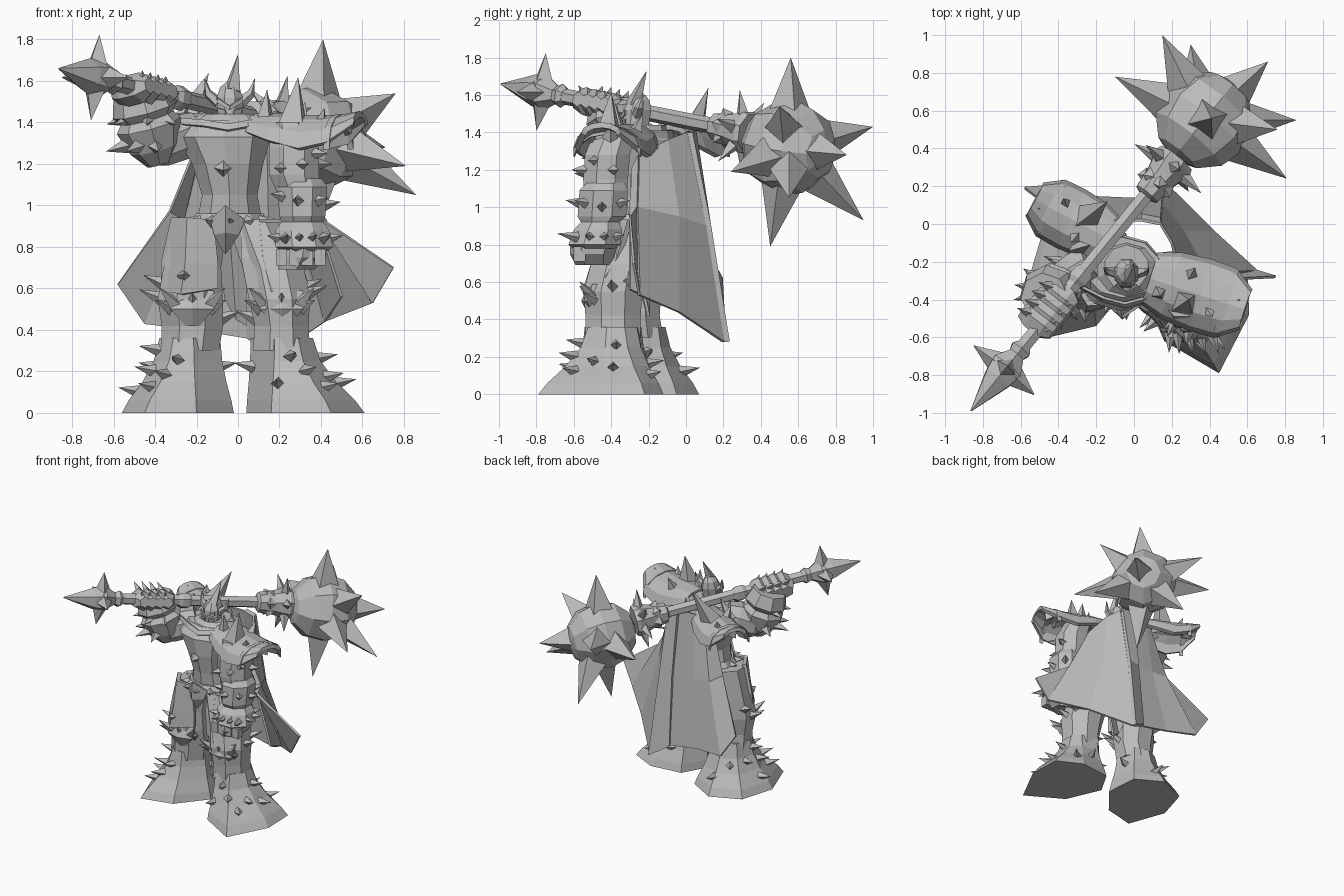
import bpy, bmesh, math
from mathutils import Vector, Matrix
from mathutils.bvhtree import BVHTree

cube = bpy.data.objects.get("Cube")
if cube:
    bpy.data.objects.remove(cube)

steel = bpy.data.materials.new("steel_grey")
steel.use_nodes = True
steel.diffuse_color = (0.5, 0.5, 0.5, 1)
steel.node_tree.nodes["Principled BSDF"].inputs["Base Color"].default_value = (0.5, 0.5, 0.5, 1)


def finish(name, bm, thick=0):
    if not thick:
        bmesh.ops.recalc_face_normals(bm, faces=bm.faces)
    mesh = bpy.data.meshes.new(name)
    bm.to_mesh(mesh)
    bm.free()
    mesh.materials.append(steel)
    obj = bpy.data.objects.new(name, mesh)
    bpy.context.collection.objects.link(obj)
    if thick:
        mod = obj.modifiers.new("thickness", 'SOLIDIFY')
        mod.thickness, mod.offset = thick, 0
    return obj


def skin(name, rings):
    """Closed body through rings of equal point count."""
    bm = bmesh.new()
    loops = [[bm.verts.new(p) for p in r] for r in rings]
    n = len(loops[0])
    for a, b in zip(loops, loops[1:]):
        for i in range(n):
            j = (i + 1) % n
            bm.faces.new((a[i], a[j], b[j], b[i]))
    bm.faces.new(loops[0])
    bm.faces.new(loops[-1])
    return finish(name, bm)


def ring(x, y, z, rx, ry, n=8, axis=(0, 0, 1)):
    q = Vector(axis).to_track_quat('Z', 'Y')
    turns = [math.tau * (i + 0.5) / n for i in range(n)]
    return [Vector((x, y, z)) + q @ Vector((rx * math.cos(a), ry * math.sin(a), 0)) for a in turns]


def loft(name, rows, n=8, axis=(0, 0, 1)):
    return skin(name, [ring(*r, n=n, axis=axis) for r in rows])


def rod(name, a, b, stations, n=6):
    """Body along a line; stations are (distance fraction, radius)."""
    a, b = Vector(a), Vector(b)
    return loft(name, [(*a.lerp(b, t), r, r) for t, r in stations], n, b - a)


def sheet(name, rows, thick=0.015, matrix=Matrix()):
    bm = bmesh.new()
    vs = [[bm.verts.new(matrix @ Vector(p)) for p in r] for r in rows]
    for a, b in zip(vs, vs[1:]):
        for i in range(len(a) - 1):
            bm.faces.new((a[i], a[i + 1], b[i + 1], b[i]))
    return finish(name, bm, thick)


def spikes(name, items):
    """Four-sided spikes from (base, tip, radius)."""
    bm = bmesh.new()
    for base, tip, r in items:
        base, tip = Vector(base), Vector(tip)
        d = tip - base
        m = Matrix.Translation((base + tip) / 2) @ d.to_track_quat('Z', 'Y').to_matrix().to_4x4()
        bmesh.ops.create_cone(bm, cap_ends=True, segments=4, radius1=r, radius2=0, depth=d.length, matrix=m)
    return finish(name, bm)


def studs(obj, centre, places, length=0.08, r=0.03, lift=0.25):
    """Short spikes set on a limb's surface at (height, degrees)."""
    me = obj.data
    tree = BVHTree.FromPolygons([v.co for v in me.vertices], [p.vertices for p in me.polygons])
    items = []
    for z, deg in places:
        d = Vector((math.cos(math.radians(deg)), math.sin(math.radians(deg)), 0))
        hit = tree.ray_cast(Vector((*centre, z)) + d * 2, -d)[0]
        if hit:
            items.append((hit - d * 0.02, hit + (d + Vector((0, 0, lift))) * length, r))
    spikes(obj.name + "_spikes", items)


# Torso, belt and buckle
loft("torso", [(-.05, -.25, .84, .12, .12), (-.04, -.26, .95, .16, .15), (-.04, -.27, 1.05, .14, .15),
               (-.05, -.27, 1.2, .18, .18), (-.07, -.26, 1.33, .24, .2), (-.06, -.23, 1.41, .2, .16)], 10)
belt = loft("belt", [(-.04, -.27, .88, .17, .16), (-.04, -.27, .92, .19, .19), (-.04, -.27, .96, .17, .16)], 10)
studs(belt, (-.04, -.27), [(.92, a) for a in range(180, 361, 30)], .05, .035)
sheet("buckle", [[(-.13, -.43, .93), (-.06, -.49, 1.0), (.03, -.43, .93)],
                 [(-.11, -.44, .86), (-.06, -.5, .87), (.0, -.44, .86)],
                 [(-.08, -.42, .8), (-.06, -.44, .77), (-.04, -.42, .8)]])
spikes("chest_gem", [((-.07, -.43, 1.18), (-.07, -.5, 1.17), .045)])
loft("neck_collar", [(-.05, -.23, 1.36, .2, .17), (-.04, -.24, 1.41, .16, .14), (-.04, -.23, 1.44, .12, .12)], 10)
sheet("collar_edge", [[(-.28, -.33, 1.42), (-.16, -.39, 1.41), (-.05, -.42, 1.39), (.06, -.39, 1.41), (.15, -.34, 1.43)],
                      [(-.27, -.34, 1.39), (-.16, -.41, 1.38), (-.05, -.44, 1.36), (.06, -.41, 1.38), (.15, -.35, 1.4)]])

# Helmet, crest, horns, brow and face guard
loft("helmet", [(-.04, -.27, 1.38, .045, .05), (-.04, -.27, 1.43, .065, .075), (-.04, -.26, 1.52, .068, .08),
                (-.04, -.25, 1.57, .05, .06), (-.03, -.24, 1.6, .02, .025)])
spikes("helmet_crest", [((-.03, -.28, 1.55), (0, -.21, 1.73), .045), ((-.04, -.3, 1.42), (-.04, -.37, 1.38), .03)])
for s in (-1, 1):
    x = -.04 + s * .06
    skin("helmet_horn", [ring(x, -.26, 1.5, .028, .03, 5, (s, 0, .3)),
                         ring(x + s * .045, -.25, 1.54, .022, .022, 5, (s, 0, 1)),
                         ring(x + s * .06, -.23, 1.61, .003, .003, 5)])
    sheet("brow_plate", [[(-.04, -.355, 1.48), (x, -.325, 1.52)], [(-.04, -.355, 1.46), (x, -.325, 1.495)]], .009)
    sheet("cheek_guard", [[(-.04 + s * .02, -.345, 1.46), (x, -.325, 1.47)],
                          [(-.04 + s * .015, -.34, 1.39), (-.04 + s * .04, -.32, 1.4)]], .009)


# Boots: ground outline drawn in towards the ankle
def boot(name, outline, cx, cy, r):
    def blend(z, t):
        out = []
        for x, y in outline:
            d = Vector((x - cx, y - cy))
            out.append((*(Vector((cx, cy)) + d.lerp(d.normalized() * r, t)), z))
        return out
    return skin(name, [blend(0, 0), blend(.06, .18), blend(.15, .55), blend(.25, .85), blend(.36, 1)])


right_boot = boot("right_boot", [(-.45, -.6), (-.2, -.54), (-.02, -.32), (-.04, -.05),
                                 (-.25, .07), (-.48, -.03), (-.56, -.3)], -.23, -.26, .15)
left_boot = boot("left_boot", [(.45, -.79), (.61, -.48), (.6, -.22), (.4, -.12),
                               (.15, -.15), (.04, -.34), (.16, -.62)], .21, -.39, .155)
studs(right_boot, (-.23, -.26), [(.1, 180), (.2, 200), (.3, 190), (.12, 225), (.18, 238), (.25, 250),
                                 (.12, 90), (.2, 120), (.22, 20), (.22, 160)], .09, .035)
studs(left_boot, (.21, -.39), [(.14, 0), (.17, -25), (.26, 5), (.12, -45), (.2, -60), (.27, -75),
                               (.1, 45), (.16, 75), (.22, 170), (.14, -95)], .09, .035)

# Shins, thighs and knees
right_leg = loft("right_leg", [(-.23, -.26, .3, .15, .15), (-.22, -.27, .42, .16, .14), (-.23, -.28, .55, .17, .16),
                               (-.22, -.28, .7, .15, .16), (-.18, -.27, .92, .14, .15)])
left_leg = loft("left_leg", [(.21, -.39, .3, .15, .16), (.21, -.39, .42, .14, .16), (.2, -.39, .55, .16, .17),
                             (.17, -.36, .7, .16, .16), (.08, -.3, .92, .14, .15)])
studs(right_leg, (-.23, -.27), [(.55, 185), (.5, 225), (.5, 315), (.45, 0), (.62, 160)], .09, .035, .5)
studs(left_leg, (.2, -.38), [(.57, -5), (.5, -45), (.5, 225), (.45, 180), (.6, 30)], .09, .035, .5)
for name, x, y in (("right_knee", -.22, -.4), ("left_knee", .21, -.5)):
    loft(name, [(x, y + .02, .42, .04, .04), (x, y, .5, .12, .06), (x, y + .02, .59, .12, .04)], 6)
    spikes(name + "_spikes", [((x + dx, y, .52), (x + 2 * dx, y - .07, .58 + abs(dx) * .3), .04) for dx in (-.08, 0, .08)])

# Armoured skirt plates over the thighs
sheet("right_thigh_plate", [[(-.31, -.3, .94), (-.24, -.42, .94), (-.12, -.41, .93)],
                            [(-.36, -.3, .72), (-.25, -.45, .72), (-.1, -.41, .72)],
                            [(-.36, -.32, .59), (-.27, -.47, .57), (-.1, -.41, .6)]], .03)
sheet("left_thigh_plate", [[(.02, -.41, .92), (.1, -.42, .93), (.24, -.3, .93)],
                           [(.02, -.42, .75), (.12, -.48, .74), (.3, -.36, .72)],
                           [(.05, -.45, .6), (.16, -.53, .58), (.33, -.42, .62)]], .03)
spikes("thigh_studs", [((-.26, -.45, .66), (-.26, -.52, .67), .035)])
sheet("loin_cloth", [[(-.12, -.3, .9), (-.04, -.34, .88), (.04, -.3, .9)],
                     [(-.06, -.2, .55), (-.01, -.2, .45), (.04, -.2, .42)]])

# Hanging left arm with bracer and fist
left_arm = loft("left_upper_arm", [(.25, -.38, 1.4, .1, .12), (.27, -.42, 1.28, .13, .13), (.27, -.43, 1.15, .13, .13),
                                   (.3, -.43, 1.04, .11, .12)])
bracer = loft("left_bracer", [(.31, -.43, 1.13, .1, .11), (.31, -.44, 1.09, .13, .14), (.31, -.45, .95, .12, .14),
                              (.31, -.46, .92, .11, .11), (.31, -.47, .88, .14, .14), (.32, -.49, .8, .15, .15),
                              (.32, -.49, .78, .12, .12)])
loft("left_fist", [(.32, -.49, .82, .13, .13), (.31, -.5, .75, .13, .12), (.28, -.49, .69, .1, .1)], 6)
for i in range(4):
    loft("left_finger", [(.21 + i * .062, -.57, z, .038, .045) for z in (.71, .79)], 4)
studs(left_arm, (.27, -.43), [(1.25, -30), (1.2, -70), (1.2, 20), (1.18, 240)], .07, .035, 0)
studs(bracer, (.31, -.45), [(1.02, -100), (1.02, -50), (1.0, 0), (1.02, 50), (1.04, 215)], .07, .035)
studs(bracer, (.32, -.47), [(.84, a) for a in (-20, 15, 50, -150)], .06, .03)
spikes("left_knuckle_spikes", [((.23 + i * .06, -.58, .84), (.24 + i * .07, -.69, .86), .03) for i in range(4)])

# Raised right arm gripping the shaft
rod("right_upper_arm", (-.22, -.2, 1.36), (-.43, -.35, 1.27), [(0, .1), (.3, .12), (.8, .11), (1.1, .06)], 8)
rod("right_forearm", (-.38, -.34, 1.2), (-.48, -.39, 1.57), [(0, .06), (.2, .12), (.5, .16), (.6, .13), (.7, .16), (.95, .13)], 8)
spikes("right_arm_spikes", [((-.43 + .1 * math.cos(a), -.36 + .1 * math.sin(a), z),
                             (-.44 + .2 * math.cos(a), -.37 + .2 * math.sin(a), z - .03), .04)
                            for z, off in ((1.29, 0), (1.42, .5)) for a in (2.4 + off, 3.3 + off, 4.2 + off, 5.0 + off)])

# Mace: shaft, grip rings, pommel and head
butt, neck = Vector((-.62, -.69, 1.6)), Vector((.16, .27, 1.41))
aim = (neck - butt).normalized()
side = aim.cross(Vector((0, 0, 1))).normalized()
up = side.cross(aim)
rod("mace_shaft", butt, neck, [(0, .043), (1, .043)])
rod("shaft_rings", butt, neck, [(.39, .044), (.41, .06), (.45, .06), (.47, .044)])
grip = butt.lerp(neck, .24)
for i in range(4):
    c = grip + aim * (i * .06 - .09)
    rod("right_finger", c - side * .12 - up * .03, c + side * .08 + up * .01, [(0, .05), (.3, .075), (.75, .075), (1, .04)])
spikes("right_knuckle_spikes", [(grip + aim * (i * .06 - .09) + up * .03 + side * s,
                                 grip + aim * (i * .06 - .12) + up * .08 + side * s * 1.7, .028)
                                for i in range(4) for s in (-.09, .03)])
rod("pommel", butt + aim * .06, butt - aim * .39, [(0, .045), (.06, .065), (.14, .05), (.32, .1), (.5, .085), (1, .004)])
hub = butt - aim * .1
spikes("pommel_spikes", [(hub + d * .05, hub + d * .21 - aim * .01, .065) for d in (up, -up, side, -side)])

rod("mace_collar", neck - aim * .16, neck + aim * .1, [(0, .045), (.05, .075), (.5, .09), (.9, .12), (1, .11)], 8)
spikes("collar_spikes", [(neck + d * .07 + aim * k, neck + d * (.18 + k) + aim * (k - .02), .045)
                         for k in (-.07, .05)
                         for d in [side * math.cos(a) + up * math.sin(a) for a in (.3, 1.35, 2.4, 3.45, 4.5, 5.5)]])
core = Vector((.37, .55, 1.32))
bm = bmesh.new()
bmesh.ops.create_uvsphere(bm, u_segments=8, v_segments=6, radius=.26,
                          matrix=Matrix.Translation(core) @ aim.to_track_quat('Z', 'Y').to_matrix().to_4x4())
finish("mace_head", bm)
tips = [(.41, .56, 1.8), (.15, 1, 1.43), (.3, .95, .93), (.71, .86, 1.28), (.76, .5, 1.54),
        (.86, .55, 1.05), (.81, .24, 1.19), (.35, .45, .79), (-.1, .78, 1.33)]
spikes("mace_spikes", [(core + (Vector(t) - core).normalized() * .18, t, .12) for t in tips])

# Shoulder guards: arched shells, local x pointing outwards
for name, place, turn, size in (("left_shoulder_guard", (.09, -.27, 0), -18, 1),
                                ("right_shoulder_guard", (-.13, -.1, 0), 152, .86)):
    m = Matrix.Translation(place) @ Matrix.Rotation(math.radians(turn), 4, 'Z') @ Matrix.Diagonal((size, size, 1, 1))
    rows = []
    for x, half, edge, rise in ((0, .13, 1.35, .08), (.12, .17, 1.31, .12), (.28, .185, 1.27, .15),
                                (.42, .18, 1.3, .12), (.53, .1, 1.39, .05)):
        angles = [math.pi * i / 6 for i in range(7)]
        rows.append([(x, -.02 - half * math.cos(a), edge + rise * math.sin(a)) for a in angles])
    sheet(name, rows, .03, m)
    sheet(name + "_rim", [[(x * .98 + .01, y * 1.04, z + dz) for x, y, z in rows[3]] for dz in (-.03, .02)], .03, m)
    pts = [((.2, .06, 1.39), (.21, .11, 1.5)), ((.34, -.08, 1.38), (.38, -.11, 1.47)), ((.44, .0, 1.37), (.49, .02, 1.45))]
    spikes(name + "_spikes", [(m @ Vector(a), m @ Vector(b), .045) for a, b in pts])
spikes("shoulder_horns", [((.26, -.42, 1.34), (.29, -.4, 1.62), .1), ((.13, -.36, 1.4), (.14, -.38, 1.56), .05),
                          ((-.27, .02, 1.36), (-.14, .12, 1.64), .09), ((-.3, -.13, 1.37), (-.23, -.11, 1.53), .05)])

# Cape sweeping back and to the left, with a raised centre strip
top = [(-.17, -.08, 1.36), (-.15, -.01, 1.4), (-.09, .02, 1.41), (.04, .02, 1.41), (.14, .0, 1.4), (.2, -.1, 1.36), (.24, -.25, 1.28)]
mid = [(-.33, .0, .97), (-.26, .07, .93), (-.12, .07, .92), (.05, .08, .9), (.15, .1, .9), (.26, -.04, .95), (.38, -.26, 1.0)]
hem = [(-.58, .19, .62), (-.45, .2, .43), (-.2, .14, .4), (.04, .13, .36), (.18, .2, .28), (.42, -.04, .44), (.65, -.25, .53)]
sheet("cape", [top, mid, hem])
sheet("cape_left_wing", [[top[-1], (.23, -.29, 1.2)], [mid[-1], (.38, -.3, .95)], [hem[-1], (.75, -.28, .7)]])
sheet("cape_front_fold", [[(.23, -.29, 1.2), (.18, -.22, 1.2)], [(.38, -.3, .95), (.3, -.2, .9)],
                          [(.5, -.3, .56), (.42, -.04, .44)]])
sheet("cape_strip", [[(x, y + .02, z) for x, y, z in row[3:5]] for row in (top, mid, hem)], .03)
